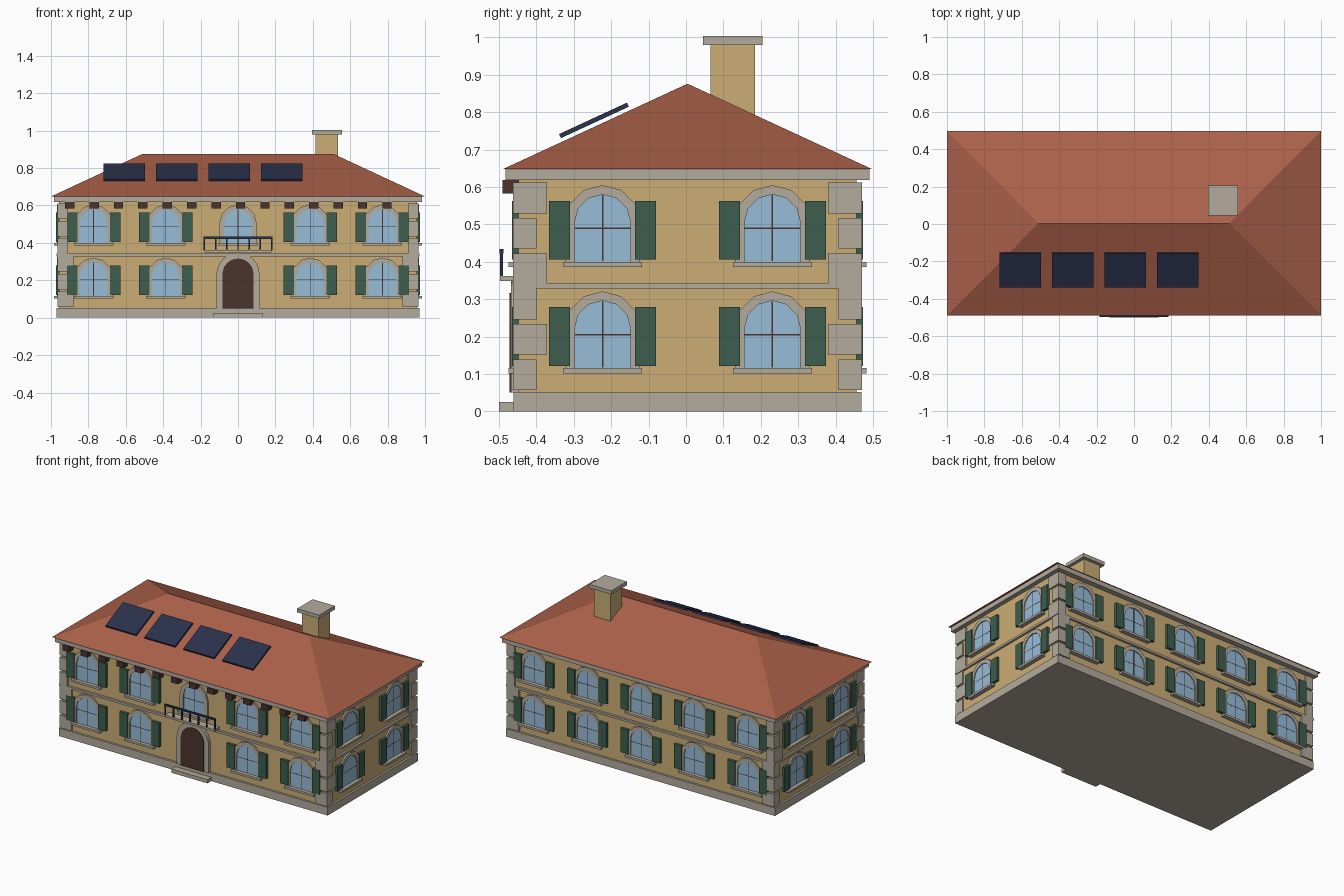
import bpy, bmesh, math
from mathutils import Vector, Matrix

if "Cube" in bpy.data.objects:
    bpy.data.objects.remove(bpy.data.objects["Cube"])

CY = 0.004               # centre of the house in y
WX, WY = 0.957, 0.452    # half sizes of the walls


def mat(name, r, g, b):
    lin = [((c / 255 + 0.055) / 1.055) ** 2.4 for c in (r, g, b)]
    m = bpy.data.materials.new(name)
    m.diffuse_color = (*lin, 1)
    m.use_nodes = True
    m.node_tree.nodes["Principled BSDF"].inputs["Base Color"].default_value = m.diffuse_color
    return m


WALL = mat("ochre_plaster", 203, 174, 118)
STONE = mat("grey_stone", 179, 171, 157)
ROOF = mat("terracotta", 170, 96, 73)
GLASS = mat("blue_glass", 151, 189, 217)
GREEN = mat("shutter_green", 61, 94, 77)
WOOD = mat("dark_wood", 76, 51, 45)
NAVY = mat("navy", 42, 49, 76)


def finish(bm, name, material):
    bmesh.ops.recalc_face_normals(bm, faces=bm.faces)
    me = bpy.data.meshes.new(name)
    bm.to_mesh(me)
    bm.free()
    me.materials.append(material)
    return me


def place(me, loc=(0, 0, 0), turn=0.0):
    ob = bpy.data.objects.new(me.name, me)
    ob.location = loc
    ob.rotation_euler = (0, 0, turn)
    bpy.context.collection.objects.link(ob)
    return ob


def add_box(bm, lo, hi):
    lo, hi = Vector(lo), Vector(hi)
    m = Matrix.Translation((lo + hi) / 2) @ Matrix.Diagonal((*(hi - lo), 1))
    bmesh.ops.create_cube(bm, size=1, matrix=m)


def boxes(name, material, *pairs):
    bm = bmesh.new()
    for lo, hi in pairs:
        add_box(bm, lo, hi)
    return finish(bm, name, material)


def ring_box(name, material, hx, hy, z0, z1):
    place(boxes(name, material, ((-hx, CY - hy, z0), (hx, CY + hy, z1))))


def arch(r, base, spring, seg):
    """Outline of a round-headed opening, from bottom right to bottom left."""
    pts = [(r, base)]
    for i in range(seg + 1):
        a = math.pi * i / seg
        pts.append((r * math.cos(a), spring + r * math.sin(a)))
    return pts + [(-r, base)]


def slab(name, material, outline, out):
    """Extrude an x-z outline from just inside the wall to a distance outside."""
    bm = bmesh.new()
    f = bm.faces.new([bm.verts.new((x, 0.01, z)) for x, z in outline])
    ext = bmesh.ops.extrude_face_region(bm, geom=[f])["geom"]
    for v in ext:
        if isinstance(v, bmesh.types.BMVert):
            v.co.y = -out
    return finish(bm, name, material)


# Main masses
ring_box("plinth", STONE, 0.97, 0.465, 0, 0.052)
ring_box("walls", WALL, WX, WY, 0.05, 0.62)
ring_box("string_course", STONE, 0.97, 0.466, 0.328, 0.342)
ring_box("cornice", STONE, 0.985, 0.486, 0.618, 0.648)

# Hipped roof
bm = bmesh.new()
RY, EAVE, TOP, RIDGE = 0.493, 0.648, 0.876, 0.51
c = [bm.verts.new((x, CY + y, EAVE)) for x, y in
     ((-1, -RY), (1, -RY), (1, RY), (-1, RY))]
a, b = (bm.verts.new((x, CY, TOP)) for x in (-RIDGE, RIDGE))
for f in ((c[0], c[1], b, a), (c[1], c[2], b), (c[2], c[3], a, b),
          (c[3], c[0], a), (c[3], c[2], c[1], c[0])):
    bm.faces.new(f)
place(finish(bm, "roof", ROOF))

# Chimney
place(boxes("chimney", WALL, ((0.415, 0.065, 0.7), (0.535, 0.185, 0.98))))
place(boxes("chimney_cap", STONE, ((0.395, 0.045, 0.979), (0.555, 0.205, 1.003))))

# Corner stones, alternating long and short on each face
bm = bmesh.new()
for sx in (-1, 1):
    for sy in (-1, 1):
        for i in range(6):
            z = 0.057 + i * 0.0945
            ix, iy = (0.88, 0.404) if i % 2 == 0 else (0.91, 0.375)
            xs = sorted((sx * ix, sx * 0.966))
            ys = sorted((CY + sy * iy, CY + sy * 0.466))
            add_box(bm, (xs[0], ys[0], z), (xs[1], ys[1], z + 0.082))
place(finish(bm, "corner_stones", STONE))

# Shared window parts, in local coordinates with the wall at y = 0
outer = arch(0.1, 0.115, 0.221, 6)
inner = arch(0.075, 0.115, 0.221, 6)
frame = slab("window_frame", STONE, outer + inner[::-1], 0.010)
glass = slab("window_glass", GLASS, inner, 0.004)
bars = boxes("window_bars", WOOD,
             ((-0.002, 0, 0.118), (0.002, -0.0043, 0.294)),
             ((-0.074, 0, 0.203), (0.074, -0.0043, 0.207)))
sill = boxes("window_sill", STONE, ((-0.106, 0.01, 0.102), (0.106, -0.027, 0.116)))
shutters = boxes("shutters", GREEN, *(
    ((min(s * 0.087, s * 0.143), 0.005, 0.122),
     (max(s * 0.087, s * 0.143), -0.017, 0.279)) for s in (-1, 1)))


def window(x, y, z, turn, with_shutters=True):
    for part in (frame, glass, bars, sill) + ((shutters,) if with_shutters else ()):
        place(part, (x, y, z), turn)


for floor in (0, 1):
    z = floor * 0.284
    for i in range(-2, 3):
        x = i * 0.386
        window(x, CY + WY, z, math.pi)
        if i or floor:
            window(x, CY - WY, z, 0, i != 0)
    for y in (-0.227, 0.227):
        window(WX, CY + y, z, math.pi / 2)
        window(-WX, CY + y, z, -math.pi / 2)

# Front door with stone surround and step
d_out = arch(0.115, 0.05, 0.233, 12)
d_in = arch(0.083, 0.05, 0.233, 12)
place(slab("door_surround", STONE, d_out + d_in[::-1], 0.02), (0, CY - WY, 0))
place(slab("door", WOOD, d_in, 0.024), (0, CY - WY, 0))
place(boxes("door_step", STONE, ((-0.13, -0.5, 0), (0.13, -0.455, 0.025))))

# Balcony slab and railing
place(boxes("balcony_slab", STONE, ((-0.18, -0.497, 0.348), (0.18, -0.44, 0.362))))
rail = [((-0.184, -0.498, 0.422), (0.184, -0.488, 0.434))]
for i in range(-3, 4):
    rail.append(((i * 0.06 - 0.004, -0.497, 0.362), (i * 0.06 + 0.004, -0.489, 0.425)))
place(boxes("balcony_railing", NAVY, *rail))

# Wooden brackets under the front eaves
place(boxes("eave_brackets", WOOD, *(
    ((-0.925 + i * 0.1305, -0.49, 0.583), (-0.875 + i * 0.1305, -0.445, 0.619))
    for i in range(14))))

# Solar panels parallel to the front roof slope
panel = boxes("solar_panel", NAVY, ((-0.111, -0.1, -0.006), (0.111, 0.1, 0.006)))
for i in range(4):
    p = place(panel, (-0.609 + i * 0.281, -0.246, 0.778))
    p.rotation_euler.x = math.atan2(TOP - EAVE, RY)
